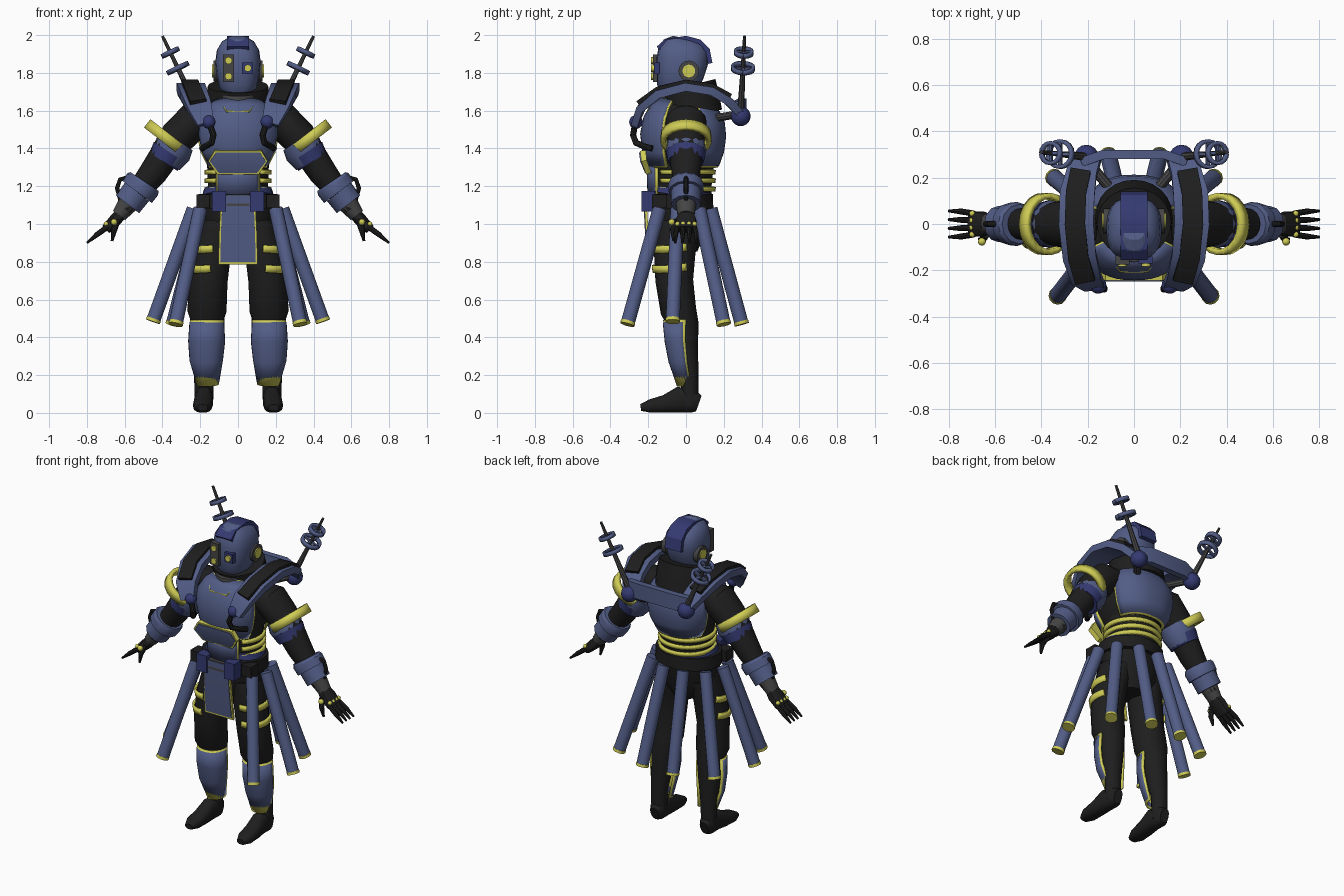
import bpy, bmesh, math
from mathutils import Vector


def material(name, rgb):
    m = bpy.data.materials.new(name)
    m.diffuse_color = (*rgb, 1)
    return m


SLATE = material("slate_blue", (0.085, 0.11, 0.24))
NAVY = material("navy", (0.034, 0.042, 0.165))
BLACK = material("black", (0.013, 0.013, 0.013))
YELLOW = material("yellow", (0.62, 0.6, 0.09))
GRAY = material("dark_gray", (0.06, 0.06, 0.062))
X, Y = Vector((1, 0, 0)), Vector((0, 1, 0))


def finish(name, bm, mat, mirror, thick=0):
    bmesh.ops.recalc_face_normals(bm, faces=bm.faces)
    me = bpy.data.meshes.new(name)
    bm.to_mesh(me)
    bm.free()
    ob = bpy.data.objects.new(name, me)
    bpy.context.collection.objects.link(ob)
    me.materials.append(mat)
    if thick:
        s = ob.modifiers.new("thickness", 'SOLIDIFY')
        s.thickness, s.offset = thick, 0
    if mirror:
        ob.modifiers.new("mirror", 'MIRROR').use_mirror_merge = False
    return ob


def sweep(name, pts, sizes, mat, n=16, ref=X, p=2.0, arc=None, thick=0.012, mirror=False):
    """Superellipse section swept along pts; n=4 is a box; arc (degrees) makes an open shell."""
    pts = [Vector(q) for q in pts]
    if not isinstance(sizes, list):
        sizes = [sizes] * len(pts)
    bm, rings = bmesh.new(), []
    for i, (c, (a, b)) in enumerate(zip(pts, sizes)):
        t = (pts[min(i + 1, len(pts) - 1)] - pts[max(i - 1, 0)]).normalized()
        u = (ref - t * ref.dot(t)).normalized()
        v = t.cross(u)
        ring = []
        for k in range(n + 1 if arc else n):
            ang = (math.radians(arc[0] + (arc[1] - arc[0]) * k / n) if arc
                   else 2 * math.pi * k / n + (math.pi / 4 if n == 4 else 0))
            co, si = math.cos(ang), math.sin(ang)
            g = math.sqrt(2) if n == 4 and not arc else 1
            ring.append(bm.verts.new(c + u * a * g * math.copysign(abs(co) ** (2 / p), co)
                                     + v * b * g * math.copysign(abs(si) ** (2 / p), si)))
        rings.append(ring)
    m = len(rings[0])
    for r, s in zip(rings, rings[1:]):
        for k in range(m - 1 if arc else m):
            j = (k + 1) % m
            bm.faces.new((r[k], r[j], s[j], s[k]))
    if not arc:
        bm.faces.new(rings[0])
        bm.faces.new(rings[-1])
    return finish(name, bm, mat, mirror, thick if arc else 0)


def loft(name, rows, mat, **kw):
    """Stack of level sections: z, centre y, half width, half depth."""
    return sweep(name, [(0, r[1], r[0]) for r in rows], [(r[2], r[3]) for r in rows], mat, **kw)


def ball(name, c, r, mat, mirror=True):
    bm = bmesh.new()
    bmesh.ops.create_uvsphere(bm, u_segments=16, v_segments=10, radius=r)
    bmesh.ops.translate(bm, verts=bm.verts, vec=c)
    return finish(name, bm, mat, mirror)


def box(name, c, h, mat, mirror=False):
    x, y, z = c
    return sweep(name, [(x, y, z - h[2]), (x, y, z + h[2])], (h[0], h[1]), mat, n=4, mirror=mirror)


# Helmet, crest, lenses and ear discs
loft("helmet", [(1.68, -.05, .07, .075), (1.72, -.045, .1, .11), (1.8, -.03, .115, .127),
                (1.86, -.02, .12, .137), (1.92, -.015, .112, .132), (1.96, -.01, .088, .108),
                (1.982, -.005, .05, .065)], SLATE, n=20, p=2.6)
sweep("helmet_crest", [(0, -.147, 1.93), (0, -.105, 1.968), (0, 0, 1.984), (0, .07, 1.966),
                       (0, .115, 1.92), (0, .128, 1.85)], (.058, .012), NAVY, n=4)
box("lens_plate", (-.05, -.155, 1.825), (.03, .02, .072), GRAY)
box("single_lens_plate", (.05, -.155, 1.825), (.03, .015, .03), NAVY)
for i, (x, z) in enumerate([(-.05, 1.865), (-.05, 1.782), (.052, 1.825)]):
    sweep(f"lens_{i}", [(x, -.15, z), (x, -.184, z)], (.019, .019), YELLOW, n=12)
sweep("ear_ring", [(.1, .015, 1.81), (.131, .015, 1.81)], (.055, .055), GRAY, ref=Y, mirror=True)
sweep("ear_disc", [(.12, .015, 1.81), (.138, .015, 1.81)], (.034, .034), YELLOW, ref=Y, mirror=True)

# Collar and neck
sweep("collar", [(0, .045, 1.57), (0, .025, 1.65), (0, .005, 1.73)],
      [(.165, .15), (.168, .155), (.16, .155)], BLACK, n=24)
loft("neck_ring", [(1.6, -.04, .12, .13), (1.69, -.05, .1, .115)], GRAY)

# Torso: dark core, front and back armour over yellow trim
chest = [(1.31, -.015, .165, .185), (1.38, -.015, .205, .21), (1.47, -.015, .225, .222),
         (1.55, -.01, .22, .21), (1.61, -.005, .18, .18), (1.645, 0, .13, .145)]
loft("torso_core", [(z, y, a - .014, b - .014) for z, y, a, b in chest], BLACK, n=24, p=2.4)
for side, a0, a1 in (("front", 207, 333), ("back", 22, 158)):
    loft(side + "_armour", chest, SLATE, arc=(a0, a1), p=2.4)
    trim = [(z, y, a - .004, b - .004) for z, y, a, b in chest]
    trim[0] = (1.3, -.015, .158, .178)
    trim[-1] = (1.655, 0, .12, .136)
    loft(side + "_armour_trim", trim, YELLOW, arc=(a0 - 3, a1 + 3), p=2.4)
sweep("neckline_trim", [(-.08, -.175, 1.625), (-.06, -.205, 1.595), (.06, -.205, 1.595),
                        (.08, -.175, 1.625)], (.005, .005), YELLOW, n=6, ref=Vector((0, 0, 1)))
for nm, mat, g, y in (("belly_plate_trim", YELLOW, .009, -.222), ("belly_plate", SLATE, 0, -.228)):
    sweep(nm, [(0, y + .025, 1.275 - g), (0, y, 1.335), (0, y - .006, 1.38 + g)],
          [(.1 + g, .015), (.148 + g, .015), (.115 + g, .015)], mat, n=4)

# Abdomen with rib bands and front panel
loft("abdomen", [(1.1, -.02, .17, .155), (1.2, -.015, .158, .15), (1.34, -.015, .165, .165)], BLACK, n=20)
for i, z in enumerate((1.185, 1.23, 1.275)):
    loft(f"rib_band_{i}", [(z - .012, -.015, .168, .162), (z + .012, -.015, .17, .166)],
         YELLOW, arc=(-45, 225), thick=.016, n=24)
loft("abdomen_panel", [(1.14, -.02, .17, .178), (1.32, -.015, .17, .188)], SLATE, arc=(232, 308))
loft("abdomen_panel_trim", [(1.14, -.02, .168, .174), (1.32, -.015, .168, .184)], YELLOW, arc=(228, 312))

# Belt, buckle and pouches
loft("belt", [(1.08, -.03, .212, .175), (1.16, -.03, .208, .172)], BLACK, n=24)
loft("belt_upper_band", [(1.15, -.025, .19, .165), (1.185, -.02, .18, .16)], NAVY, n=24)
box("buckle", (0, -.2, 1.125), (.06, .025, .03), GRAY)
box("belt_pouch", (.1, -.2, 1.12), (.037, .035, .055), NAVY, True)
box("side_pouch", (.185, -.14, 1.12), (.035, .04, .035), BLACK, True)

# Hips and hanging front cloth
loft("hips", [(.86, -.04, .1, .1), (.95, -.035, .18, .135), (1.1, -.03, .195, .15)], BLACK, n=20)
sweep("front_cloth_trim", [(0, -.19, .787), (0, -.205, .95), (0, -.215, 1.11)],
      [(.104, .007), (.1, .007), (.092, .007)], YELLOW, n=4)
sweep("front_cloth", [(0, -.194, .8), (0, -.209, .95), (0, -.219, 1.15)],
      [(.094, .008), (.09, .008), (.082, .008)], SLATE, n=4)

# Hanging skirt tubes with yellow ends
tubes = [((.2, -.14, 1.08), (.33, -.31, .47)), ((.235, -.045, 1.08), (.45, -.07, .485)),
         ((.19, .07, 1.08), (.345, .2, .47)), ((.07, .13, 1.08), (.11, .295, .47))]
for i, (a, b) in enumerate(tubes):
    a, b = Vector(a), Vector(b)
    sweep(f"skirt_tube_{i}", [a, b], (.037, .037), SLATE, n=12, mirror=True)
    sweep(f"skirt_tube_end_{i}", [a.lerp(b, .977), a.lerp(b, 1.004)], (.039, .039), YELLOW, n=12, mirror=True)

# Legs, boots, shin guards and thigh bands
sweep("leg", [(.18, .02, .04), (.18, .02, .2), (.17, .0, .35), (.165, -.01, .46), (.165, -.04, .54),
              (.155, -.062, .7), (.137, -.06, .85), (.11, -.04, 1.0)],
      [(.048, .045), (.053, .046), (.07, .064), (.078, .078), (.104, .095), (.1, .1), (.1, .11), (.09, .12)],
      BLACK, mirror=True)
sweep("boot", [(.18, .068, .05), (.18, .04, .06), (.18, -.04, .07), (.185, -.11, .048), (.188, -.19, .036),
               (.188, -.24, .028)],
      [(.03, .045), (.048, .06), (.048, .07), (.052, .048), (.05, .036), (.028, .018)],
      BLACK, n=14, p=2.4, mirror=True)
guard = [(.16, .015, .16), (.168, -.005, .28), (.166, -.015, .38), (.165, -.015, .48)]
gsize = [(.055, .06), (.083, .082), (.092, .092), (.086, .102)]
sweep("shin_guard", guard, gsize, SLATE, arc=(180, 360), p=2.3, mirror=True)
sweep("shin_guard_trim", [(.16, .015, .15)] + guard[1:3] + [(.165, -.015, .492)],
      [(a - .002, b - .002) for a, b in gsize], YELLOW, arc=(174, 366), p=2.3, mirror=True)
for i, (x, z) in enumerate(((.134, .88), (.147, .775))):
    sweep(f"thigh_band_{i}", [(x, -.06, z - .02), (x + .004, -.064, z + .02)], (.104, .112), YELLOW,
          arc=(268, 395), mirror=True)

# Arms (each row: x, z, half depth, half thickness)
def arm(name, rows, mat, **kw):
    return sweep(name, [(r[0], 0, r[1]) for r in rows], [(r[2], r[3]) for r in rows], mat,
                 ref=Y, mirror=True, **kw)


arm("arm", [(.15, 1.56, .09, .07), (.24, 1.54, .11, .1), (.32, 1.46, .1, .095), (.39, 1.36, .088, .08),
            (.45, 1.27, .076, .075), (.53, 1.17, .06, .06), (.6, 1.08, .05, .045)], BLACK)
arm("upper_arm_guard", [(.315, 1.44, .1, .09), (.345, 1.395, .108, .105), (.385, 1.335, .09, .09)], SLATE, n=12)
arm("elbow_band", [(.362, 1.38, .105, .1), (.395, 1.33, .095, .088)], NAVY, n=12)
arm("arm_hoop", [(.363, 1.477, .122, .115), (.397, 1.433, .122, .115)], YELLOW, arc=(-60, 240), thick=.025)
arm("cuff_upper", [(.495, 1.225, .085, .09), (.505, 1.21, .095, .1), (.535, 1.17, .092, .098)], SLATE, n=12)
arm("cuff_lower", [(.535, 1.17, .08, .08), (.585, 1.105, .078, .078)], SLATE, n=12)
arm("wrist", [(.58, 1.11, .055, .055), (.63, 1.045, .045, .04)], GRAY, n=12)
arm("cuff_hose", [(.57, 1.25, .012, .012), (.625, 1.235, .012, .012), (.64, 1.19, .012, .012),
                  (.62, 1.12, .012, .012)], BLACK, n=8)
arm("palm", [(.615, 1.06, .04, .032), (.65, 1.02, .055, .034), (.7, .97, .055, .026)], BLACK, n=12, p=2.6)
for i in range(4):
    y = -.045 + .03 * i
    sweep(f"finger_{i}", [(.69, y, .985), (.745, y * 1.2, .945), (.8, y * 1.25, .9)],
          [(.013, .015), (.013, .014), (.006, .006)], BLACK, n=8, ref=Y, mirror=True)
    ball(f"knuckle_{i}", (.698, y, 1.0), .013, YELLOW)
sweep("thumb", [(.64, -.045, 1.02), (.655, -.07, .97), (.667, -.065, .91)],
      [(.018, .018), (.016, .016), (.007, .007)], BLACK, n=8, mirror=True)
ball("thumb_stud", (.656, -.076, 1.01), .017, YELLOW)

# Shoulder yoke: curved rails with black pads, joined behind the neck
rail = [(.17, -.27, 1.53), (.205, -.235, 1.62), (.235, -.14, 1.69), (.25, .0, 1.725), (.245, .13, 1.705),
        (.225, .22, 1.655), (.19, .29, 1.58)]
sweep("yoke_rail", rail, [(.045, .018), (.065, .02), (.072, .022), (.075, .022), (.075, .022), (.065, .022),
                          (.05, .022)], SLATE, n=4, mirror=True)
sweep("yoke_pad", [(x + .005, y * 1.04, z + .022) for x, y, z in rail[1:6]], (.044, .017), BLACK, n=4, mirror=True)
sweep("yoke_back_bar", [(-.22, .27, 1.6), (-.13, .3, 1.615), (.13, .3, 1.615), (.22, .27, 1.6)],
      (.05, .02), SLATE, n=4, ref=Vector((0, 0, 1)))
sweep("yoke_strut", [(.1, .15, 1.56), (.2, .27, 1.58)], (.022, .022), GRAY, n=10, mirror=True)
ball("front_joint", (.155, -.265, 1.54), .036, NAVY)
ball("rear_joint", (.205, .29, 1.57), .052, NAVY)
sweep("chest_hose", [(.15, -.27, 1.53), (.13, -.28, 1.47), (.14, -.265, 1.43), (.175, -.22, 1.41),
                     (.19, -.18, 1.4)], (.017, .017), BLACK, n=10, mirror=True)

# Antennas with spoked hoops
base, tip = Vector((.21, .29, 1.6)), Vector((.4, .31, 1.995))
sweep("antenna", [base, base.lerp(tip, .5), tip], [(.019, .019), (.013, .013), (.008, .008)], GRAY, n=8, mirror=True)
axis = (tip - base).normalized()
for i, (f, r) in enumerate(((.57, .056), (.78, .044))):
    c = base.lerp(tip, f)
    sweep(f"antenna_hoop_{i}", [c - axis * .012, c + axis * .012], (r, r), SLATE, arc=(0, 360), thick=.016, mirror=True)
    for j, d in enumerate((Y, Y.cross(axis))):
        sweep(f"hoop_spoke_{i}_{j}", [c - d * r, c + d * r], (.007, .007), SLATE, n=4, ref=axis, mirror=True)

# Smooth shading with crisp edges
for ob in bpy.context.scene.objects:
    ob.select_set(True)
    bpy.context.view_layer.objects.active = ob
bpy.ops.object.shade_smooth_by_angle(angle=math.radians(32))
